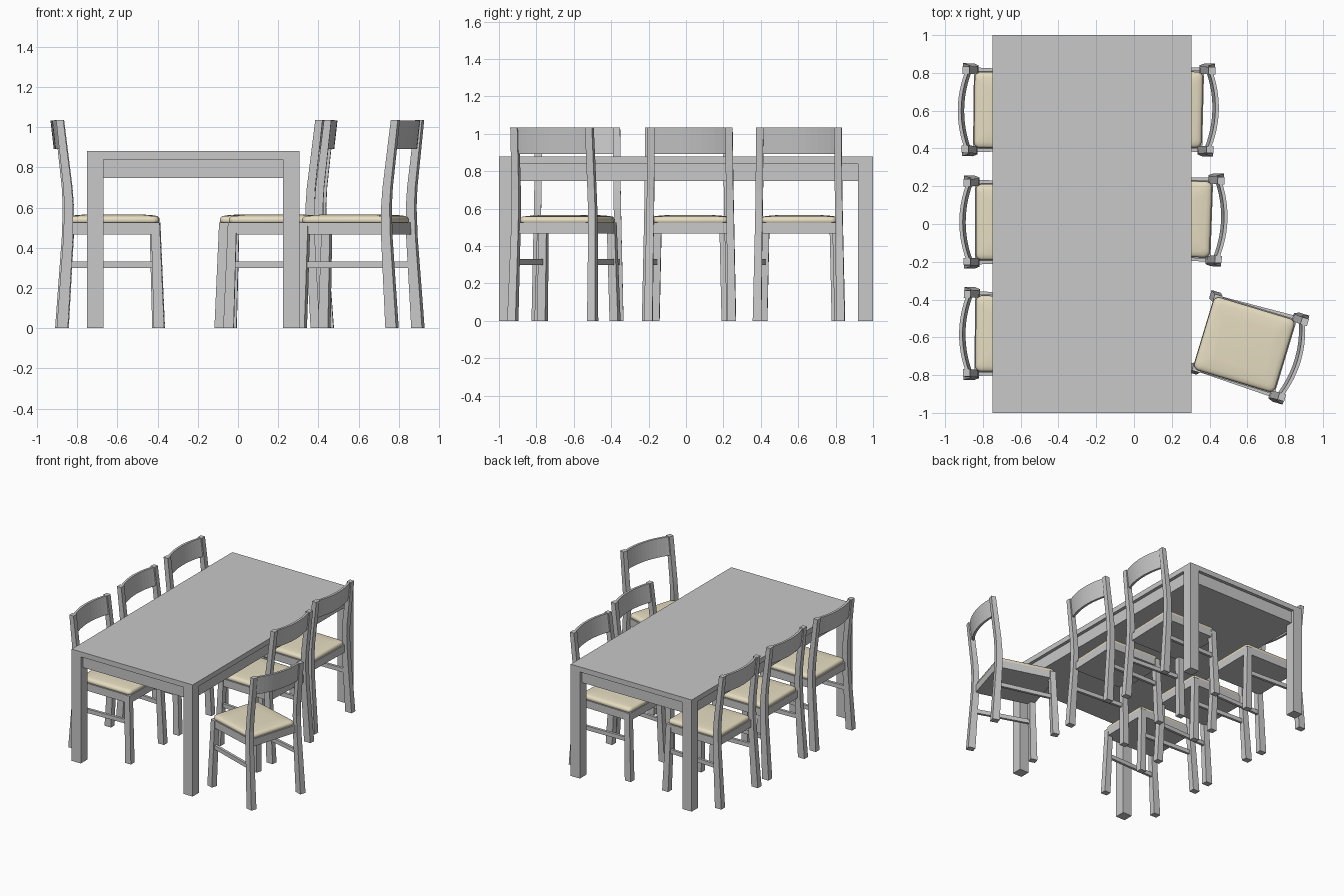
import bpy, bmesh, math
from mathutils import Matrix, Vector

if "Cube" in bpy.data.objects:
    bpy.data.objects.remove(bpy.data.objects["Cube"])


def material(name, col):
    m = bpy.data.materials.new(name)
    m.diffuse_color = (*col, 1)
    m.use_nodes = True
    m.node_tree.nodes["Principled BSDF"].inputs["Base Color"].default_value = m.diffuse_color
    return m


GREY = material("grey_wood", (0.58, 0.58, 0.58))
CREAM = material("cream_fabric", (0.79, 0.72, 0.53))


def loft(name, rings, mat, smooth=False):
    """Skin a list of equal-length point rings and cap both ends."""
    bm = bmesh.new()
    vs = [[bm.verts.new(p) for p in r] for r in rings]
    n = len(vs[0])
    for a, b in zip(vs, vs[1:]):
        for i in range(n):
            j = (i + 1) % n
            bm.faces.new((a[i], a[j], b[j], b[i]))
    bm.faces.new(vs[0])
    bm.faces.new(vs[-1])
    bmesh.ops.recalc_face_normals(bm, faces=bm.faces)
    me = bpy.data.meshes.new(name)
    bm.to_mesh(me)
    bm.free()
    me.materials.append(mat)
    if smooth:
        me.shade_smooth()
    return me


def rect(x0, x1, y0, y1, z):
    return [(x0, y0, z), (x1, y0, z), (x1, y1, z), (x0, y1, z)]


def box(name, x0, x1, y0, y1, z0, z1):
    return loft(name, [rect(x0, x1, y0, y1, z0), rect(x0, x1, y0, y1, z1)], GREY)


def place(name, me, mat=Matrix()):
    ob = bpy.data.objects.new(name, me)
    ob.matrix_world = mat
    bpy.context.collection.objects.link(ob)
    return ob


# ---- table: top, legs, recessed apron block ----
X0, X1, LEG = -0.75, 0.305, 0.08
place("table_top", box("table_top", X0, X1, -1, 1, 0.84, 0.88))
for x in (X0, X1 - LEG):
    for y in (-1, 1 - LEG):
        place("table_leg", box("table_leg", x, x + LEG, y, y + LEG, 0, 0.84))
place("table_apron", box("table_apron", X0 + 0.025, X1 - 0.025, -0.975, 0.975, 0.747, 0.84))

# ---- chair parts, facing +x ----
parts = []
for s in (1, -1):
    # back post: foot, seat bend, top
    post = [(0, -0.269, -0.213, 0.2, 0.246), (0.45, -0.236, -0.188, 0.196, 0.236),
            (0.6, -0.231, -0.187, 0.194, 0.233), (0.7, -0.236, -0.194, 0.192, 0.231),
            (1.035, -0.272, -0.236, 0.189, 0.228)]
    parts.append(loft("back_post", [rect(a, b, s * c, s * d, z) for z, a, b, c, d in post], GREY))
    # front leg, slightly splayed
    leg = [(0, 0.214, 0.266, 0.18, 0.226), (0.525, 0.2, 0.243, 0.168, 0.211)]
    parts.append(loft("front_leg", [rect(a, b, s * c, s * d, z) for z, a, b, c, d in leg], GREY))
    # side stretcher between front and back legs
    parts.append(loft("side_stretcher", [
        [(-0.225, s * (0.215 + w), z) for w, z in ((-.01, .3), (.01, .3), (.01, .332), (-.01, .332))],
        [(0.22, s * (0.198 + w), z) for w, z in ((-.01, .3), (.01, .3), (.01, .332), (-.01, .332))]], GREY))
parts.append(box("seat_frame", -0.212, 0.243, -0.207, 0.207, 0.467, 0.526))

# curved backrest rail, leaning with the posts
rail = []
for i in range(13):
    y = -0.2 + 0.4 * i / 12
    bulge = -0.036 * (1 - (y / 0.2) ** 2)
    rail.append([(bulge + x, y, z) for x, z in
                 ((-0.243, 0.892), (-0.225, 0.892), (-0.241, 1.033), (-0.259, 1.033))])
parts.append(loft("back_rail", rail, GREY))


# padded cushion
def rounded(inset, z, r=0.03):
    x0, x1, w = -0.207 + inset, 0.24 - inset, 0.201 - inset
    pts = []
    for k, (cx, cy) in enumerate(((x1 - r, w - r), (x0 + r, w - r), (x0 + r, -w + r), (x1 - r, -w + r))):
        for i in range(6):
            a = math.pi / 2 * (k + i / 5)
            pts.append((cx + r * math.cos(a), cy + r * math.sin(a), z))
    return pts


layers = [(0.006, 0.522), (0, 0.53), (0, 0.542), (0.004, 0.551), (0.012, 0.557), (0.03, 0.561), (0.08, 0.565)]
parts.append(loft("cushion", [rounded(i, z) for i, z in layers], CREAM, True))

# ---- chairs: x, y, turn in degrees ----
for x, y, turn in ((-0.638, 0.602, -0.7), (-0.63, 0.01, 0), (-0.631, -0.582, -0.5),
                   (0.154, 0.609, 178.6), (0.2, 0.03, 178), (0.6, -0.643, 163.2)):
    m = Matrix.Translation(Vector((x, y, 0))) @ Matrix.Rotation(math.radians(turn), 4, 'Z')
    for me in parts:
        place("chair_" + me.name.split(".")[0], me, m)
